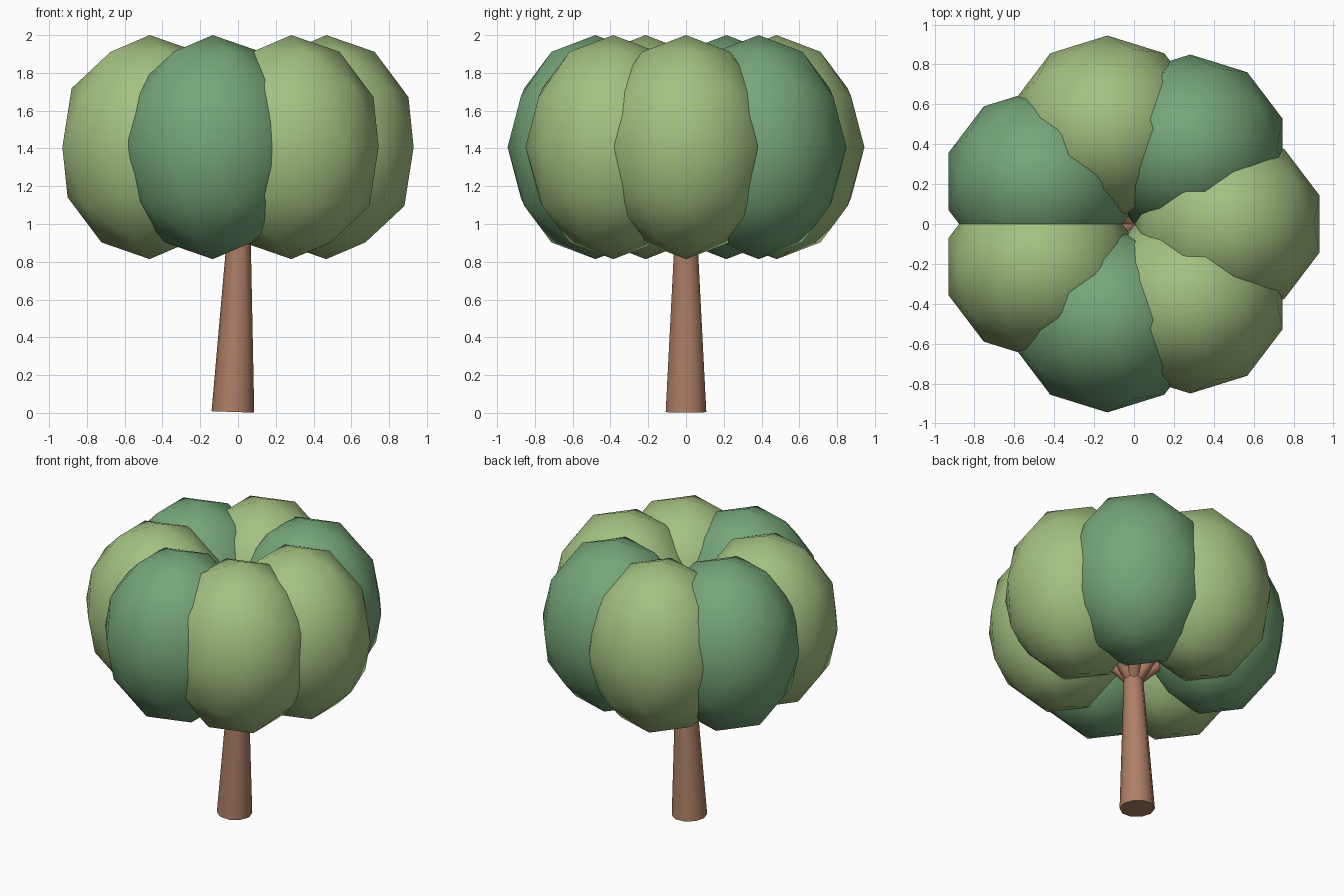
import bpy
from math import cos, sin, tau
from mathutils import Vector

if "Cube" in bpy.data.objects:
    bpy.data.objects.remove(bpy.data.objects["Cube"])


def material(name, rgb):
    m = bpy.data.materials.new(name)
    m.diffuse_color = (*rgb, 1)
    m.use_nodes = True
    m.node_tree.nodes["Principled BSDF"].inputs["Base Color"].default_value = m.diffuse_color
    return m


BARK = material("bark", (0.42, 0.21, 0.13))
LIGHT = material("light_leaf", (0.37, 0.53, 0.22))
DARK = material("dark_leaf", (0.18, 0.38, 0.19))


def limb(name, start, end, r1, r2, sides):
    """Tapered cone running from start to end."""
    a, b = Vector(start), Vector(end)
    d = b - a
    bpy.ops.mesh.primitive_cone_add(vertices=sides, radius1=r1, radius2=r2, depth=d.length,
                                    location=(a + b) / 2,
                                    rotation=d.to_track_quat('Z', 'Y').to_euler())
    o = bpy.context.object
    o.name = name
    o.data.materials.append(BARK)
    bpy.ops.object.shade_smooth_by_angle(angle=0.8)


# slightly leaning trunk
limb("trunk", (-0.027, 0, 0.005), (0.005, 0, 0.95), 0.113, 0.062, 10)

# ring of seven leaf clumps, each carried by a branch
CX, RING, CZ = -0.0243, 0.492, 1.407
for i in range(7):
    a = i * tau / 7
    x, y = CX + RING * cos(a), RING * sin(a)
    bpy.ops.mesh.primitive_ico_sphere_add(subdivisions=2, radius=1, location=(x, y, CZ),
                                          scale=(0.486, 0.465, 0.593))
    clump = bpy.context.object
    clump.name = f"leaf_clump_{i + 1}"
    clump.data.materials.append(DARK if i % 2 else LIGHT)
    bpy.ops.object.shade_smooth()
    limb(f"branch_{i + 1}", (0.005, 0, 0.93),
         (CX + 0.36 * cos(a), 0.36 * sin(a), 1.28), 0.045, 0.03, 8)
